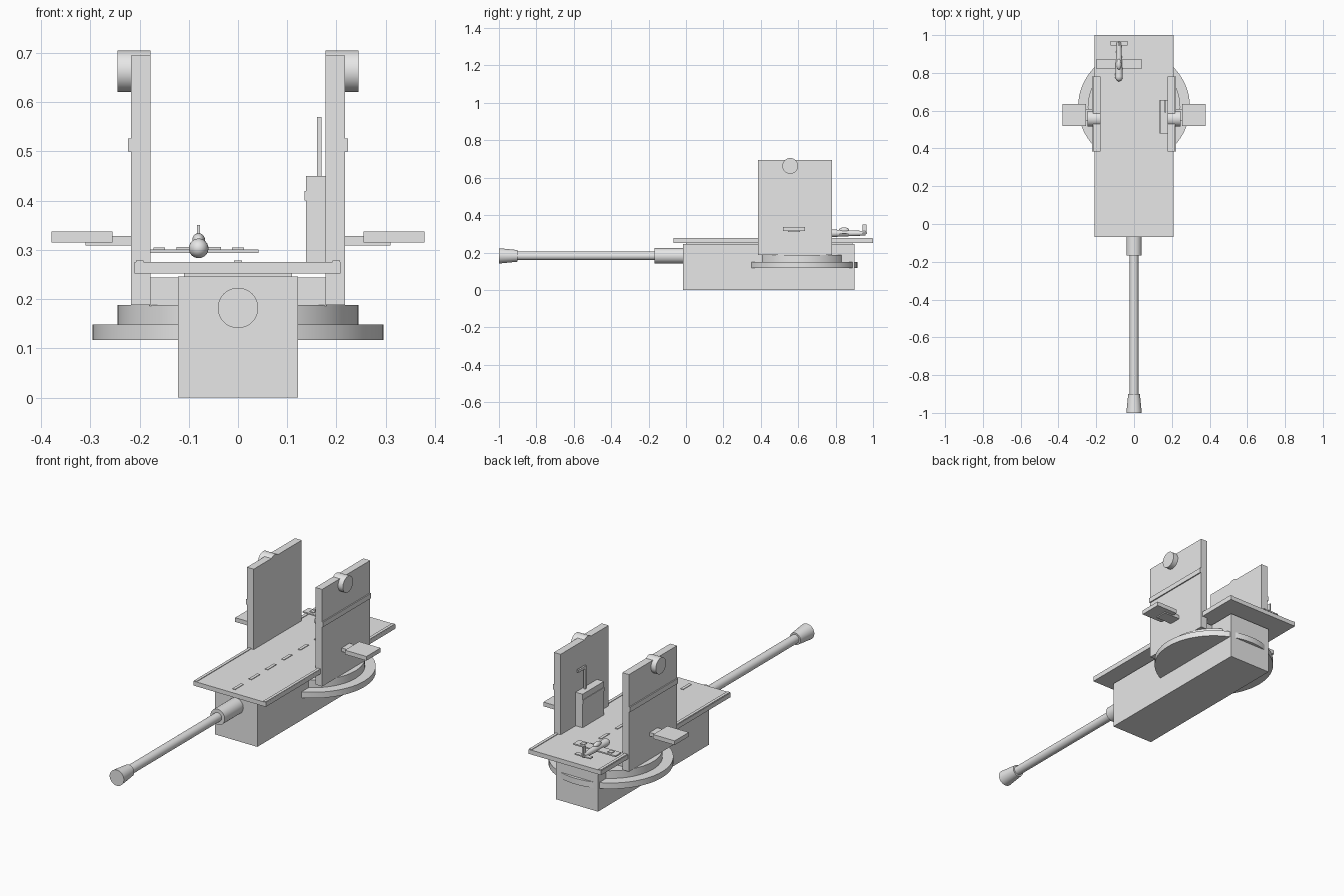
import bpy
import math
from mathutils import Vector

cube = bpy.data.objects.get("Cube")
if cube:
    bpy.data.objects.remove(cube, do_unlink=True)

grey = bpy.data.materials.new("plain_grey")
grey.use_nodes = True
grey.diffuse_color = (0.8, 0.8, 0.8, 1)
grey.node_tree.nodes["Principled BSDF"].inputs["Base Color"].default_value = (0.8, 0.8, 0.8, 1)


def finish(name, smooth=False):
    ob = bpy.context.object
    ob.name = name
    ob.data.materials.append(grey)
    bpy.ops.object.transform_apply(location=False, rotation=True, scale=True)
    if smooth:
        bpy.ops.object.shade_smooth_by_angle(angle=math.radians(35))
    return ob


def box(name, x, y, z):
    """Box from (min, max) ranges."""
    lo, hi = Vector((x[0], y[0], z[0])), Vector((x[1], y[1], z[1]))
    bpy.ops.mesh.primitive_cube_add(size=1, location=(lo + hi) / 2)
    bpy.context.object.scale = hi - lo
    return finish(name)


def rod(name, start, end, r1, r2=None, sides=48):
    """Cylinder or cone between two points."""
    a, b = Vector(start), Vector(end)
    bpy.ops.mesh.primitive_cone_add(vertices=sides, radius1=r1, radius2=r1 if r2 is None else r2,
                                    depth=(b - a).length, location=(a + b) / 2)
    bpy.context.object.rotation_euler = (b - a).to_track_quat("Z", "Y").to_euler()
    return finish(name, True)


def ball(name, centre, size):
    bpy.ops.mesh.primitive_uv_sphere_add(segments=24, ring_count=12, radius=1, location=centre)
    bpy.context.object.scale = size
    return finish(name, True)


def span(side, a, b):
    """Range on x, mirrored for the side."""
    return tuple(sorted((side * a, side * b)))


# Hull and flat deck
box("hull", (-0.122, 0.122), (-0.015, 0.90), (0, 0.246))
box("deck", (-0.21, 0.208), (-0.068, 1.0), (0.252, 0.275))
box("deck_support", (-0.11, 0.11), (0, 0.89), (0.24, 0.256))
for i in range(7):
    y = 0.135 * i
    box(f"deck_dash_{i}", (-0.008, 0.008), (y - 0.035, y + 0.035), (0.27, 0.278))

# Stepped turntable
rod("lower_ring", (0, 0.62, 0.117), (0, 0.62, 0.148), 0.296, sides=64)
rod("upper_ring", (0, 0.62, 0.146), (0, 0.62, 0.188), 0.245, sides=64)
box("wall_base", (-0.18, 0.18), (0.45, 0.75), (0.186, 0.244))

# Mirrored walls and their fittings
for s, label in ((1, "left"), (-1, "right")):
    box(f"{label}_deck_edge", span(s, 0.192, 0.2075), (-0.066, 0.998), (0.26, 0.278))
    box(f"{label}_wall", span(s, 0.178, 0.217), (0.384, 0.78), (0.188, 0.695))
    box(f"{label}_wall_strip", span(s, 0.21, 0.223), (0.384, 0.78), (0.50, 0.526))
    rod(f"{label}_wall_drum", (s * 0.178, 0.557, 0.663), (s * 0.245, 0.557, 0.663), 0.042)
    box(f"{label}_bracket", span(s, 0.21, 0.31), (0.545, 0.61), (0.309, 0.328))
    box(f"{label}_side_plate", span(s, 0.255, 0.379), (0.518, 0.635), (0.315, 0.337))

# Console with its mast
box("console", (0.138, 0.18), (0.48, 0.656), (0.27, 0.45))
box("console_strip", (0.135, 0.14), (0.48, 0.656), (0.40, 0.42))
box("console_mast", (0.161, 0.17), (0.59, 0.602), (0.44, 0.57))
box("console_mast_arm", (0.161, 0.17), (0.59, 0.656), (0.556, 0.57))

# Gun barrel
H = 0.182
rod("barrel_sleeve", (0, 0, H), (0, -0.168, H), 0.041)
rod("barrel", (0, -0.1, H), (0, -0.95, H), 0.023)
rod("muzzle", (0, -0.90, H), (0, -1.0, H), 0.031, 0.041)

# Small aircraft resting on the deck
X = -0.08
rod("aircraft_body", (X, 0.78, 0.303), (X, 0.96, 0.303), 0.02, 0.012, 24)
ball("aircraft_nose", (X, 0.78, 0.303), (0.02, 0.025, 0.02))
ball("aircraft_canopy", (X, 0.845, 0.32), (0.013, 0.028, 0.014))
box("aircraft_wing", (X - 0.122, X + 0.122), (0.822, 0.87), (0.294, 0.301))
box("aircraft_tailplane", (X - 0.045, X + 0.045), (0.945, 0.968), (0.30, 0.306))
box("aircraft_fin", (X - 0.003, X + 0.003), (0.943, 0.966), (0.30, 0.35))
for s, label in ((1, "left"), (-1, "right")):
    box(f"aircraft_{label}_wing_pad", span(1, X + s * 0.08 - 0.012, X + s * 0.08 + 0.012),
        (0.835, 0.858), (0.298, 0.305))
